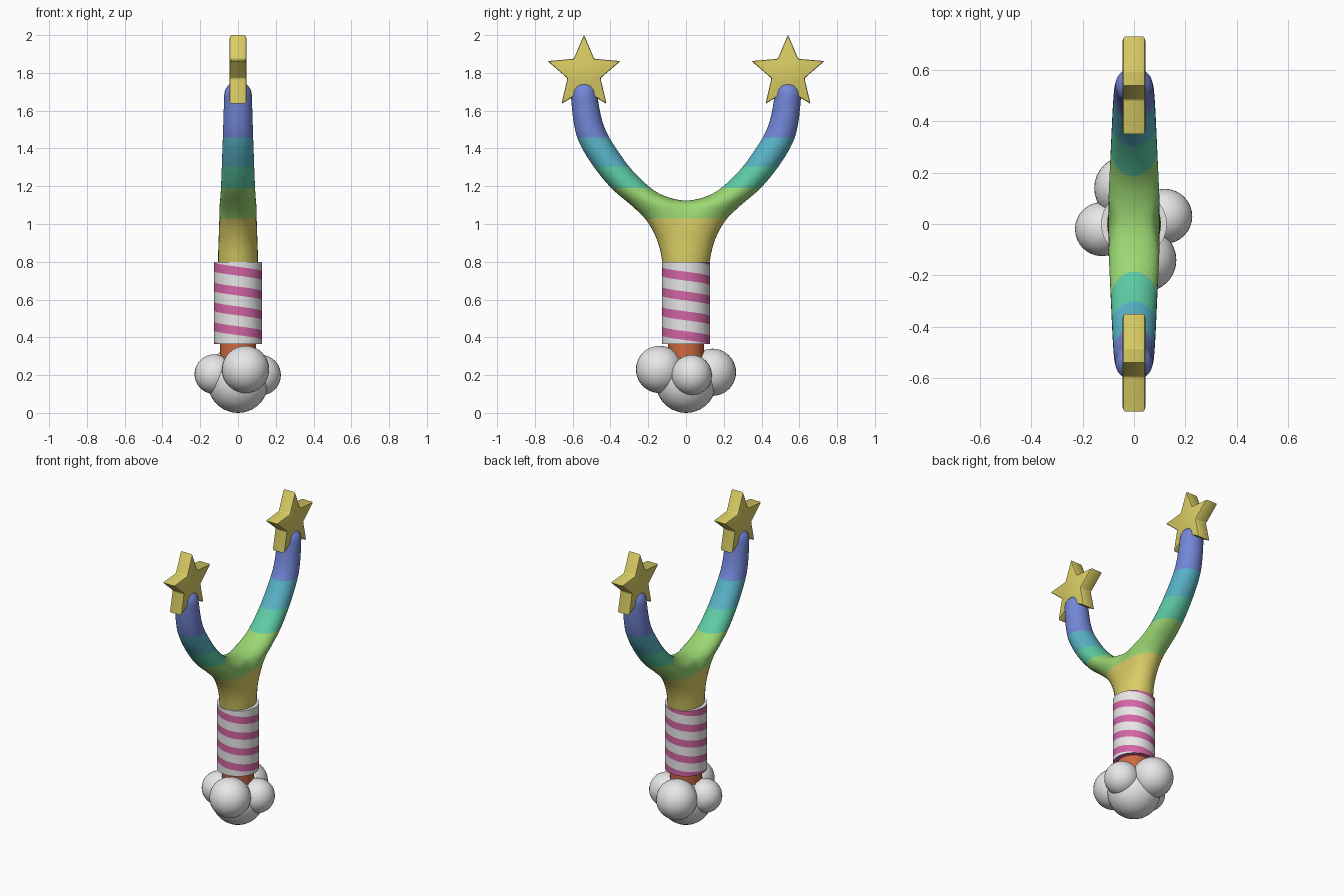
import bpy, bmesh, math
from mathutils import Vector, Matrix

if "Cube" in bpy.data.objects:
    bpy.data.objects.remove(bpy.data.objects["Cube"])


def mat(name, r, g, b):
    m = bpy.data.materials.new(name)
    m.diffuse_color = (r, g, b, 1)
    m.use_nodes = True
    m.node_tree.nodes["Principled BSDF"].inputs["Base Color"].default_value = m.diffuse_color
    return m


WHITE = mat("white", .8, .8, .8)
PINK = mat("pink", .65, .13, .38)
ORANGE = mat("orange", .62, .14, .05)
YELLOW = mat("yellow", .70, .61, .13)
GREEN = mat("green", .33, .68, .17)
TEAL = mat("teal", .11, .61, .38)
CYAN = mat("cyan", .10, .46, .58)
BLUE = mat("blue", .17, .24, .68)


def finish(bm, name, mats, angle=40):
    me = bpy.data.meshes.new(name)
    bm.to_mesh(me)
    bm.free()
    for m in mats:
        me.materials.append(m)
    ob = bpy.data.objects.new(name, me)
    bpy.context.collection.objects.link(ob)
    bpy.ops.object.select_all(action='DESELECT')
    ob.select_set(True)
    bpy.context.view_layer.objects.active = ob
    bpy.ops.object.shade_smooth_by_angle(angle=math.radians(angle))
    return ob


def cut(bm, co, no, **kw):
    bmesh.ops.bisect_plane(bm, geom=bm.verts[:] + bm.edges[:] + bm.faces[:], dist=1e-5,
                           plane_co=co, plane_no=no, **kw)


# Fork: sections given as outer (y, z), inner (y, z), half thickness in x
SECTIONS = [
    (.095, .28, -.095, .28, .095), (.10, .60, -.10, .60, .10),
    (.125, .80, -.125, .80, .105), (.155, .92, -.14, .94, .103),
    (.21, 1.02, -.05, 1.105, .10), (.285, 1.095, .06, 1.13, .096),
    (.345, 1.145, .17, 1.178, .092), (.405, 1.20, .285, 1.285, .088),
    (.49, 1.305, .37, 1.40, .084), (.565, 1.43, .425, 1.495, .080),
    (.595, 1.54, .452, 1.58, .077), (.61, 1.685, .47, 1.685, .073)]


def spline(p, steps):
    out = []
    for i in range(len(p) - 1):
        a, b, c, d = p[max(i - 1, 0)], p[i], p[i + 1], p[min(i + 2, len(p) - 1)]
        for k in range(steps):
            t = k / steps
            out.append([.5 * (2 * q + (r - o) * t + (2 * o - 5 * q + 4 * r - s) * t * t
                              + (3 * q - o - 3 * r + s) * t ** 3)
                        for o, q, r, s in zip(a, b, c, d)])
    return out + [p[-1]]


rings = spline(SECTIONS, 4)
for deg in (20, 40, 58, 72, 82):  # rounded arm tip
    c, s = math.cos(math.radians(deg)), math.sin(math.radians(deg))
    rings.append((.54 + .07 * c, 1.685 + .07 * s, .54 - .07 * c, 1.685 + .07 * s, .073 * c))

bm = bmesh.new()
N = 36
loops = []
for qy, qz, py, pz, t in rings:
    loop = []
    for j in range(N):
        a = 2 * math.pi * j / N
        c = math.cos(a)
        loop.append(bm.verts.new((t * math.sin(a), (qy + py) / 2 + (qy - py) / 2 * c,
                                  (qz + pz) / 2 + (qz - pz) / 2 * c)))
    loops.append(loop)
for a, b in zip(loops, loops[1:]):
    for j in range(N):
        k = (j + 1) % N
        bm.faces.new((a[j], a[k], b[k], b[j]))
bm.faces.new(loops[0])
bm.faces.new(loops[-1])

# keep the +y half, mirror it and soften the joint
cut(bm, (0, 0, 0), (0, 1, 0), clear_inner=True)
dup = bmesh.ops.duplicate(bm, geom=bm.verts[:] + bm.edges[:] + bm.faces[:])["geom"]
bmesh.ops.scale(bm, vec=(1, -1, 1), verts=[g for g in dup if isinstance(g, bmesh.types.BMVert)])
bmesh.ops.remove_doubles(bm, verts=bm.verts[:], dist=.0015)
bmesh.ops.recalc_face_normals(bm, faces=bm.faces[:])
joint = [v for v in bm.verts if abs(v.co.y) < .1 and .88 < v.co.z < 1.16]
for _ in range(6):
    bmesh.ops.smooth_vert(bm, verts=joint, factor=.5, use_axis_x=True, use_axis_y=True,
                          use_axis_z=True)

# horizontal colour bands
BANDS = [.55, 1.03, 1.19, 1.305, 1.457]
for z in BANDS:
    cut(bm, (0, 0, z), (0, 0, 1))
for f in bm.faces:
    f.material_index = sum(f.calc_center_median().z > z for z in BANDS)
finish(bm, "fork", [ORANGE, YELLOW, GREEN, TEAL, CYAN, BLUE], 60)

# Striped sleeve: grid that follows a helix, trimmed flat at both ends
R, SEG, PITCH, LOW, HIGH = .128, 48, .105, .365, .80
bm = bmesh.new()
cols = []
for j in range(SEG + 1):
    a = -math.pi / 2 + 2 * math.pi * j / SEG
    zc = .75 - PITCH * j / SEG
    cols.append([bm.verts.new((R * math.cos(a), R * math.sin(a), zc + k * PITCH + h))
                 for k in range(-5, 4) for h in (-.0235, .0235)])
for a, b in zip(cols, cols[1:]):
    for i in range(len(a) - 1):
        bm.faces.new((a[i], b[i], b[i + 1], a[i + 1])).material_index = 1 - i % 2
bmesh.ops.remove_doubles(bm, verts=bm.verts[:], dist=1e-4)
cut(bm, (0, 0, LOW), (0, 0, 1), clear_inner=True)
cut(bm, (0, 0, HIGH), (0, 0, 1), clear_outer=True)
for z, index in ((LOW, 1), (HIGH, 0)):
    rim = [e for e in bm.edges if e.is_boundary and all(abs(v.co.z - z) < 1e-4 for v in e.verts)]
    ext = bmesh.ops.extrude_edge_only(bm, edges=rim)["geom"]
    bmesh.ops.scale(bm, vec=(.78, .78, 1), verts=[g for g in ext if isinstance(g, bmesh.types.BMVert)])
    for g in ext:
        if isinstance(g, bmesh.types.BMFace):
            g.material_index = index
bmesh.ops.recalc_face_normals(bm, faces=bm.faces[:])
finish(bm, "striped_sleeve", [WHITE, PINK])

# Cloud puffs: x, y, z, radius
PUFFS = [(0, 0, .16, .16), (.04, -.14, .23, .125), (-.03, .14, .215, .125),
         (-.125, -.02, .205, .105), (.12, .03, .2, .107)]
for i, (x, y, z, r) in enumerate(PUFFS):
    bm = bmesh.new()
    bmesh.ops.create_uvsphere(bm, u_segments=32, v_segments=20, radius=r,
                              matrix=Matrix.Translation((x, y, z)))
    finish(bm, f"cloud_puff_{i + 1}", [WHITE])

# Stars on the arm tips
for side, y in (("left", -.54), ("right", .54)):
    bm = bmesh.new()
    pts = []
    for k in range(10):
        r = .203 if k % 2 == 0 else .092
        a = math.pi / 2 + k * math.pi / 5
        pts.append(bm.verts.new((-.044, y + r * math.cos(a), 1.80 + r * math.sin(a))))
    face = bm.faces.new(pts)
    ext = bmesh.ops.extrude_face_region(bm, geom=[face])["geom"]
    bmesh.ops.translate(bm, vec=(.088, 0, 0), verts=[g for g in ext if isinstance(g, bmesh.types.BMVert)])
    bmesh.ops.recalc_face_normals(bm, faces=bm.faces[:])
    bmesh.ops.bevel(bm, geom=bm.edges[:], offset=.008, segments=2, profile=.5, affect='EDGES')
    finish(bm, f"star_{side}", [YELLOW], 30)
